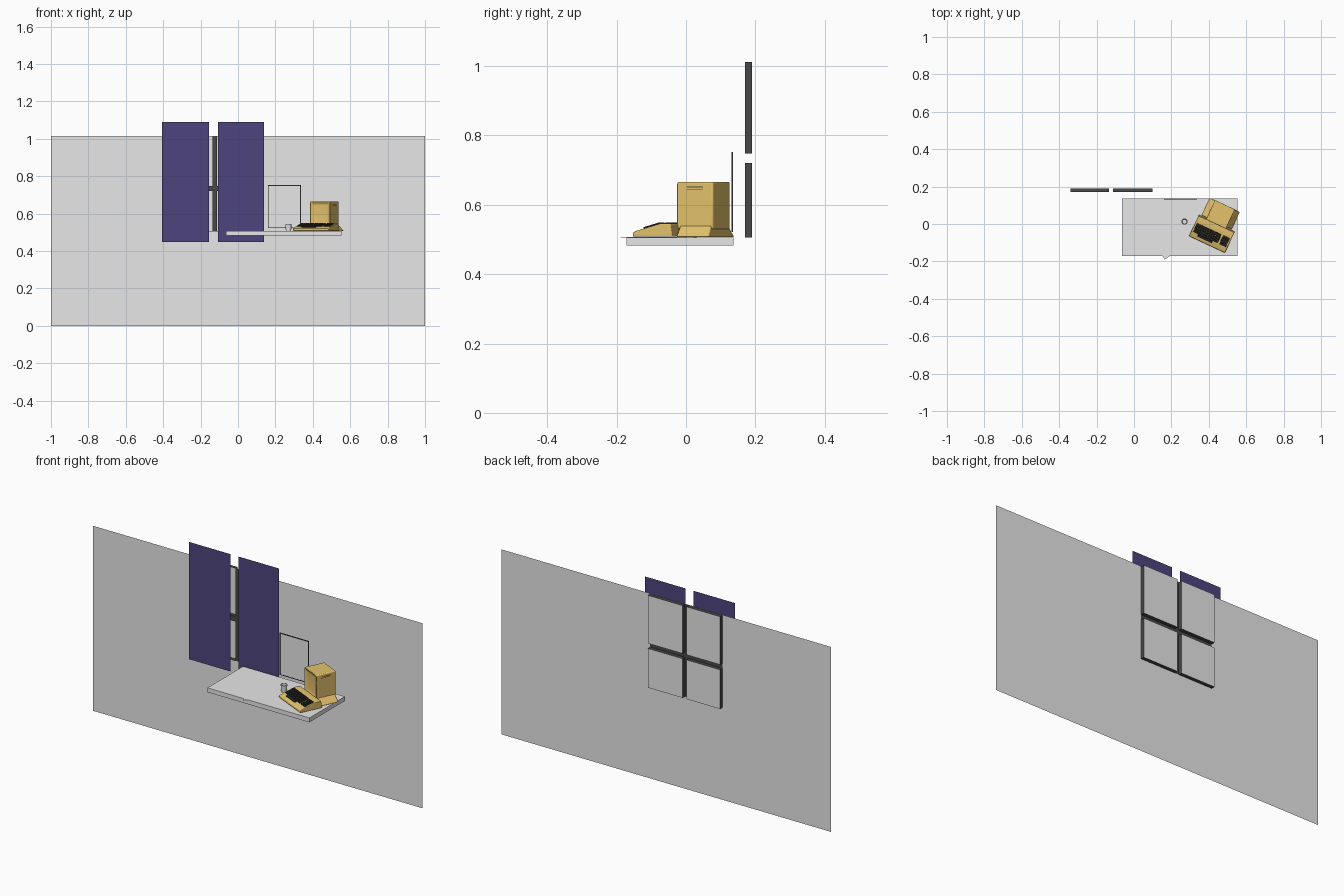
import bpy, bmesh, math
from mathutils import Matrix, Vector

if "Cube" in bpy.data.objects:
    bpy.data.objects.remove(bpy.data.objects["Cube"])

def mat(name, r, g, b):
    m = bpy.data.materials.new(name)
    m.diffuse_color = (r, g, b, 1)
    m.use_nodes = True
    m.node_tree.nodes["Principled BSDF"].inputs["Base Color"].default_value = m.diffuse_color
    return m

WHITE = mat("off white", 0.8, 0.8, 0.8)
PURPLE = mat("curtain purple", 0.076, 0.06, 0.212)
GOLD = mat("old plastic gold", 0.78, 0.54, 0.15)
DARK = mat("dark grey", 0.065, 0.065, 0.065)
BLACK = mat("key black", 0.02, 0.02, 0.02)

def finish(name, bm, *mats):
    me = bpy.data.meshes.new(name)
    bm.to_mesh(me)
    bm.free()
    for m in mats:
        me.materials.append(m)
    ob = bpy.data.objects.new(name, me)
    bpy.context.collection.objects.link(ob)
    return ob

def add_box(bm, x0, x1, y0, y1, z0, z1):
    M = Matrix.Translation(((x0 + x1) / 2, (y0 + y1) / 2, (z0 + z1) / 2)) @ \
        Matrix.Diagonal((x1 - x0, y1 - y0, z1 - z0, 1))
    return bmesh.ops.create_cube(bm, size=1, matrix=M)["verts"]

def box(name, m, *b):
    bm = bmesh.new()
    add_box(bm, *b)
    return finish(name, bm, m)

def quad(bm, pts, mi=0):
    f = bm.faces.new([bm.verts.new(p) for p in pts])
    f.material_index = mi
    return f

# wall: one sheet, with four panes pushed back and a dark cross between them
xs = [-1, -0.34, -0.135, -0.112, 0.098, 1]
zs = [0, 0.505, 0.72, 0.748, 1.011, 1.014]
WY, PY = 0.17, 0.19
bm = bmesh.new()
for i in range(5):
    for j in range(5):
        x0, x1, z0, z1 = xs[i], xs[i + 1], zs[j], zs[j + 1]
        pane = i in (1, 3) and j in (1, 3)
        cross = (i == 2 and j in (1, 2, 3)) or (j == 2 and i in (1, 2, 3))
        y = PY if pane else WY
        quad(bm, [(x0, y, z0), (x1, y, z0), (x1, y, z1), (x0, y, z1)], 1 if cross else 0)
        if pane:
            c = [(x0, z0), (x1, z0), (x1, z1), (x0, z1)]
            for k in range(4):
                (a, p), (b, q) = c[k], c[(k + 1) % 4]
                quad(bm, [(a, WY, p), (b, WY, q), (b, PY, q), (a, PY, p)], 1)
finish("wall_with_window", bm, WHITE, DARK)

# curtains: flat sheets
for name, x0, x1 in (("curtain_left", -0.407, -0.155), ("curtain_right", -0.107, 0.14)):
    bm = bmesh.new()
    quad(bm, [(x0, 0.155, 0.447), (x1, 0.155, 0.447), (x1, 0.155, 1.09), (x0, 0.155, 1.09)])
    finish(name, bm, PURPLE)

# desk top
box("desk", WHITE, -0.065, 0.553, -0.172, 0.137, 0.482, 0.506)

# sheet of paper hanging over the front edge
bm = bmesh.new()
add_box(bm, -0.065, 0.065, -0.089, 0.089, 0.506, 0.507)
paper = finish("paper_sheet", bm, WHITE)
paper.rotation_euler.z = math.radians(35)
paper.location = (0.167, -0.079, 0)

# thin framed board at the back of the desk
X0, X1, Z0, Z1, T = 0.16, 0.336, 0.522, 0.752, 0.004
box("board_panel", WHITE, X0 + T, X1 - T, 0.132, 0.135, Z0 + T, Z1 - T)
bm = bmesh.new()
for x0, x1, z0, z1 in ((X0, X0 + T, Z0, Z1), (X1 - T, X1, Z0, Z1),
                       (X0 + T, X1 - T, Z0, Z0 + T), (X0 + T, X1 - T, Z1 - T, Z1)):
    add_box(bm, x0, x1, 0.131, 0.136, z0, z1)
finish("board_frame", bm, DARK)

# cup: open, with an inner wall
bm = bmesh.new()
N, rings = 16, []
for r, z in ((0.014, 0.506), (0.017, 0.544), (0.0145, 0.544), (0.012, 0.51)):
    rings.append([bm.verts.new((0.27 + r * math.cos(2 * math.pi * k / N),
                                0.013 + r * math.sin(2 * math.pi * k / N), z)) for k in range(N)])
for a, b in zip(rings, rings[1:]):
    for k in range(N):
        bm.faces.new((a[k], a[(k + 1) % N], b[(k + 1) % N], b[k]))
bm.faces.new(rings[0][::-1])
bm.faces.new(rings[-1])
finish("cup", bm, WHITE)

# ---- computer, built square and then turned on the desk ----
def place(ob, bevel=0):
    ob.location = (0.43, 0, 0)
    ob.rotation_euler.z = math.radians(-25)
    if bevel:
        md = ob.modifiers.new("soft_edges", 'BEVEL')
        md.width, md.segments, md.limit_method = bevel, 3, 'ANGLE'
        bpy.context.view_layer.objects.active = ob
        bpy.ops.object.select_all(action='DESELECT')
        ob.select_set(True)
        bpy.ops.object.shade_smooth_by_angle(angle=math.radians(40))
    return ob

# keyboard case: wedge profile drawn across its width
prof = [(-0.116, 0.508), (-0.116, 0.52), (-0.108, 0.524), (-0.028, 0.546), (0.004, 0.546), (0.01, 0.508)]
bm = bmesh.new()
f = quad(bm, [(-0.096, v, z) for v, z in prof])
ext = bmesh.ops.extrude_face_region(bm, geom=[f])
bmesh.ops.translate(bm, verts=[g for g in ext["geom"] if isinstance(g, bmesh.types.BMVert)],
                    vec=(0.212, 0, 0))
bmesh.ops.recalc_face_normals(bm, faces=bm.faces)
place(finish("keyboard_case", bm, GOLD), 0.003)

# keys: four rows, space bar and number pad, lying on the slope
bm = bmesh.new()
slope = Matrix.Translation((0, -0.108, 0.524)) @ Matrix.Rotation(math.atan2(0.022, 0.08), 4, 'X')
def key(x, w, row):
    y = 0.01 + row * 0.0135
    vs = add_box(bm, x, x + w, y, y + 0.012, -0.001, 0.005)
    for v in vs:
        if v.co.z > 0:
            v.co.x += 0.001 if v.co.x < x + w / 2 else -0.001
    bmesh.ops.transform(bm, matrix=slope, verts=vs)
for row in range(1, 5):
    for k in range(11):
        key(-0.086 + k * 0.0132, 0.0124, row)
    for k in range(3):
        key(0.068 + k * 0.0132, 0.0124, row)
key(-0.055, 0.085, 0)
place(finish("keys", bm, BLACK))

# monitor foot: flared block
bm = bmesh.new()
for v in add_box(bm, -0.083, 0.097, 0.013, 0.116, 0.507, 0.54):
    if v.co.z > 0.52:
        v.co.x = 0.008 + (v.co.x - 0.007) * 0.66
        v.co.y = 0.062 + (v.co.y - 0.0645) * 0.95
place(finish("monitor_foot", bm, GOLD), 0.004)

# monitor shell with a sunken screen and shallow side vents
bm = bmesh.new()
add_box(bm, -0.051, 0.067, 0.0, 0.117, 0.53, 0.666)
bm.faces.ensure_lookup_table()
front = min(bm.faces, key=lambda q: q.calc_center_median().y)
bmesh.ops.inset_region(bm, faces=[front], thickness=0.013)
bmesh.ops.translate(bm, verts=front.verts, vec=(0, 0.012, 0))
for v in front.verts:
    v.co.x = 0.008 + (v.co.x - 0.008) * 0.88
    v.co.z = 0.598 + (v.co.z - 0.598) * 0.88
place(finish("monitor_shell", bm, GOLD), 0.005)

# vent slots near the top of both sides
bm = bmesh.new()
for s in (-0.0515, 0.0665):
    for k in range(2):
        add_box(bm, s, s + 0.001, 0.035, 0.085, 0.644 + k * 0.006, 0.646 + k * 0.006)
place(finish("monitor_vents", bm, DARK))
